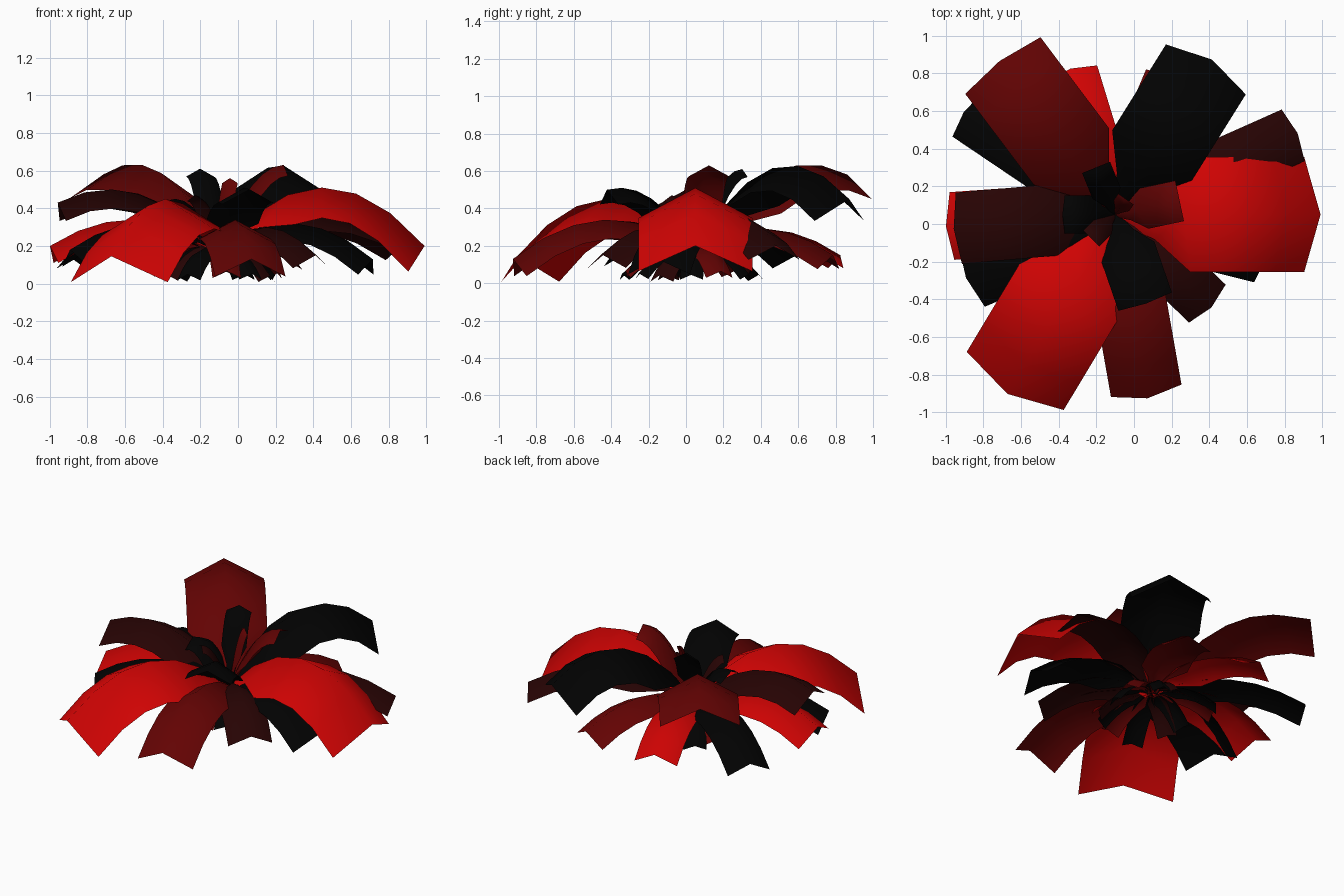
import bpy, bmesh, math, random
from mathutils import Vector

if "Cube" in bpy.data.objects:
    bpy.data.objects.remove(bpy.data.objects["Cube"], do_unlink=True)

random.seed(4)
CENTRE = Vector((-0.1, 0.05, 0))
BASE_Z = 0.18
SEGMENTS = 6


def make_material(name, red, green, blue):
    mat = bpy.data.materials.new(name)
    mat.use_nodes = True
    color = (red, green, blue, 1)
    mat.diffuse_color = color
    mat.node_tree.nodes["Principled BSDF"].inputs["Base Color"].default_value = color
    return mat


bright = make_material("bright_red", 0.62, 0.001, 0.001)
dark = make_material("dark_red", 0.125, 0.001, 0.001)
maroon = make_material("maroon", 0.02, 0.001, 0.001)
black = make_material("near_black", 0.0005, 0.0005, 0.0005)


def make_leaf(name, mat, azimuth, length, half_width, peak, tip):
    """Arched leaf folded along its ridge; the sides hang below the arch."""
    angle = math.radians(azimuth)
    out = Vector((math.cos(angle), math.sin(angle), 0))
    side = Vector((-out.y, out.x, 0))
    up = Vector((0, 0, 1))
    # control height that makes the arch reach the wanted peak
    control = peak + math.sqrt(max(0, (peak - BASE_Z) * (peak - tip)))
    bm = bmesh.new()
    rows = []
    for i in range(SEGMENTS + 1):
        t = i / SEGMENTS
        height = (1 - t) ** 2 * BASE_Z + 2 * t * (1 - t) * control + t * t * tip
        slope = 2 * ((1 - t) * (control - BASE_Z) + t * (tip - control))
        # the sides hang a little steeper than square to the arch
        hang = (up * length - out * slope * 0.55).normalized()
        width = half_width * max(0.15, min(1, 3.5 * t - 0.15))
        ridge = CENTRE + out * (t * length) + up * height
        edge = ridge - hang * width * 0.53
        rows.append([bm.verts.new(p) for p in
                     (edge - side * width, ridge, edge + side * width)])
    for a, b in zip(rows, rows[1:]):
        for k in range(2):
            bm.faces.new((a[k], b[k], b[k + 1], a[k + 1]))
    for face in bm.faces:
        face.smooth = True
    bm.normal_update()
    mesh = bpy.data.meshes.new(name)
    bm.to_mesh(mesh)
    bm.free()
    mesh.materials.append(mat)
    obj = bpy.data.objects.new(name, mesh)
    bpy.context.collection.objects.link(obj)


# Large upper leaves: azimuth, length, half width, peak height, tip height
make_leaf("large_left_side_leaf", bright, 0, 1.09, 0.305, 0.51, 0.2)
make_leaf("large_front_right_leaf", bright, 239, 1.11, 0.3, 0.45, 0.145)
make_leaf("large_back_right_leaf", dark, 127, 1.02, 0.25, 0.635, 0.58)
make_leaf("large_back_left_leaf", black, 58, 0.97, 0.25, 0.63, 0.45)
make_leaf("large_right_side_leaf", maroon, 185, 0.86, 0.19, 0.5, 0.43)

# Lower ring of drooping leaves
make_leaf("lower_right_side_leaf", bright, 184, 0.9, 0.18, 0.34, 0.2)
make_leaf("lower_front_leaf", dark, 280, 0.99, 0.19, 0.34, 0.13)
make_leaf("lower_front_left_leaf", maroon, 316, 0.71, 0.14, 0.3, 0.15)
make_leaf("lower_left_side_leaf", black, 346, 0.84, 0.17, 0.32, 0.13)
make_leaf("lower_back_left_leaf", maroon, 24, 1.06, 0.15, 0.36, 0.2)
make_leaf("lower_back_leaf", bright, 107, 0.81, 0.14, 0.29, 0.15)
make_leaf("lower_back_inner_leaf", dark, 67, 0.8, 0.15, 0.29, 0.15)
make_leaf("lower_back_right_leaf", black, 146, 0.97, 0.14, 0.3, 0.15)
make_leaf("lower_front_right_leaf", black, 203, 0.86, 0.18, 0.32, 0.18)

# Small upright leaves in the heart
make_leaf("heart_front_leaf", black, 289, 0.5, 0.15, 0.51, 0.5)
make_leaf("heart_left_leaf", dark, 12, 0.35, 0.11, 0.63, 0.63)
make_leaf("heart_back_leaf", black, 112, 0.27, 0.08, 0.61, 0.61)
make_leaf("heart_spike_leaf", dark, 55, 0.1, 0.05, 0.56, 0.56)
make_leaf("heart_right_leaf", black, 180, 0.28, 0.1, 0.45, 0.44)
make_leaf("heart_low_right_leaf", black, 204, 0.42, 0.08, 0.34, 0.33)
make_leaf("heart_front_right_leaf", maroon, 225, 0.18, 0.06, 0.47, 0.47)

# Short leaves hanging under the crown
for i in range(12):
    make_leaf("under_leaf_" + str(i), (black, dark, black, maroon)[i % 4],
              i * 30 + random.uniform(-8, 8), random.uniform(0.28, 0.45),
              random.uniform(0.05, 0.08), 0.2, random.uniform(0.04, 0.07))
